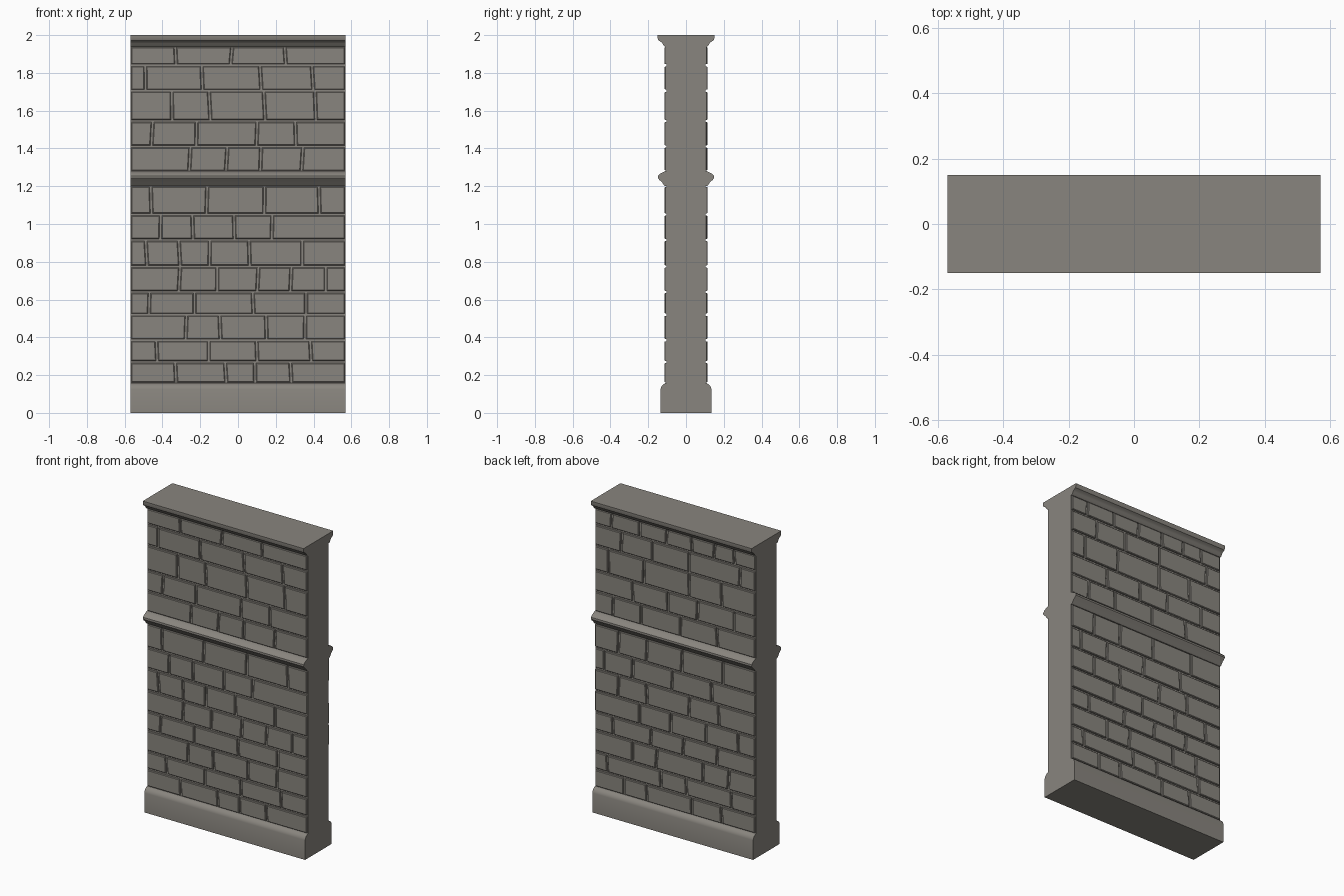
import bpy, bmesh, random

random.seed(4)
if "Cube" in bpy.data.objects:
    bpy.data.objects.remove(bpy.data.objects["Cube"], do_unlink=True)

HALF = 0.57      # half of the wall's length
CORE = 0.103     # depth of the mortar bed
FACE = 0.113     # depth of the brick faces

stone = bpy.data.materials.new("grey stone")
stone.use_nodes = True
colour = (0.25, 0.235, 0.21, 1)
stone.diffuse_color = colour
stone.node_tree.nodes["Principled BSDF"].inputs["Base Color"].default_value = colour


def add_object(name, bm):
    bmesh.ops.recalc_face_normals(bm, faces=bm.faces)
    mesh = bpy.data.meshes.new(name)
    bm.to_mesh(mesh)
    bm.free()
    mesh.materials.append(stone)
    ob = bpy.data.objects.new(name, mesh)
    bpy.context.collection.objects.link(ob)
    return ob


def moulding(name, half_profile):
    """Extrude a front-back symmetric (depth, height) outline along the wall."""
    outline = half_profile + [(-y, z) for y, z in reversed(half_profile)]
    bm = bmesh.new()
    face = bm.faces.new([bm.verts.new((-HALF, y, z)) for y, z in outline])
    grown = bmesh.ops.extrude_face_region(bm, geom=[face])["geom"]
    bmesh.ops.translate(bm, vec=(2 * HALF, 0, 0),
                        verts=[v for v in grown if isinstance(v, bmesh.types.BMVert)])
    ob = add_object(name, bm)
    bpy.ops.object.select_all(action='DESELECT')
    ob.select_set(True)
    bpy.context.view_layer.objects.active = ob
    bpy.ops.object.shade_smooth_by_angle(angle=0.6)


def brick(bm, left, right, bottom, top, side):
    """Block with chamfered front edges; left and right are (low, high) pairs."""
    depth = FACE + random.uniform(-0.002, 0.002)
    rings = []
    for y, inset in ((CORE - 0.004, 0), (depth - 0.004, 0), (depth, 0.004)):
        corners = ((left[0] + inset, bottom + inset), (right[0] - inset, bottom + inset),
                   (right[1] - inset, top - inset), (left[1] + inset, top - inset))
        rings.append([bm.verts.new((x * side, -y * side, z)) for x, z in corners])
    for a, b in zip(rings, rings[1:]):
        for i in range(4):
            j = (i + 1) % 4
            bm.faces.new((a[i], a[j], b[j], b[i]))
    bm.faces.new(rings[-1])


def brick_face(name, courses, side):
    bm = bmesh.new()
    gap = 0.006
    for bottom, top, joints in courses:
        edges = [(-HALF - gap + 0.004,) * 2]
        for x in joints:
            lean = random.uniform(-0.004, 0.004)
            edges.append((x - lean, x + lean))
        edges.append((HALF + gap - 0.004,) * 2)
        for a, b in zip(edges, edges[1:]):
            brick(bm, [x + gap for x in a], [x - gap for x in b],
                  bottom + gap, top - gap, side)
    add_object(name, bm)


# Wall core and the three bands running along it
moulding("wall_core", [(CORE, 0.1), (CORE, 1.97)])
moulding("plinth", [(0.135, 0), (0.135, 0.125), (0.131, 0.138), (0.122, 0.149), (0.11, 0.157)])
moulding("string_course", [(0.11, 1.2), (0.118, 1.207), (0.128, 1.222), (0.142, 1.234),
                           (0.149, 1.243), (0.148, 1.255), (0.138, 1.266), (0.11, 1.28)])
moulding("cornice", [(0.11, 1.938), (0.118, 1.944), (0.124, 1.956), (0.134, 1.965),
                     (0.146, 1.972), (0.15, 1.982), (0.15, 2)])

# Brick courses: bed heights, then upright joints on each face
lower_beds = [0.155, 0.27, 0.385, 0.52, 0.64, 0.775, 0.915, 1.05, 1.203]
upper_beds = [1.277, 1.41, 1.545, 1.705, 1.84, 1.943]
beds = list(zip(lower_beds, lower_beds[1:])) + list(zip(upper_beds, upper_beds[1:]))
front_joints = [
    (-.33, -.065, .09, .28), (-.43, -.155, .1, .385), (-.275, -.095, .15, .355),
    (-.47, -.23, .08, .36), (-.31, -.11, .105, .28, .465), (-.485, -.31, -.15, .06, .34),
    (-.41, -.24, -.02, .18), (-.46, -.165, .14, .43), (-.255, -.06, .12, .34),
    (-.455, -.22, .1, .305), (-.35, -.15, .14, .41), (-.49, -.19, .12, .395),
    (-.33, -.035, .25)]
back_joints = [
    (-.36, -.2, .12, .33), (-.48, -.1, .08, .4), (-.3, -.13, .2, .38),
    (-.44, -.17, .06, .3), (-.25, -.03, .22, .45), (-.4, -.2, .1, .31),
    (-.5, -.3, -.02, .26), (-.4, -.2, .05, .34), (-.44, -.24, .04, .3),
    (-.3, -.05, .16, .42), (-.47, -.22, .1, .33), (-.38, -.16, .1, .46),
    (-.45, -.25, -.06, .12, .28, .42)]
for name, joints, side in (("front_bricks", front_joints, 1), ("back_bricks", back_joints, -1)):
    brick_face(name, [(b, t, j) for (b, t), j in zip(beds, joints)], side)
